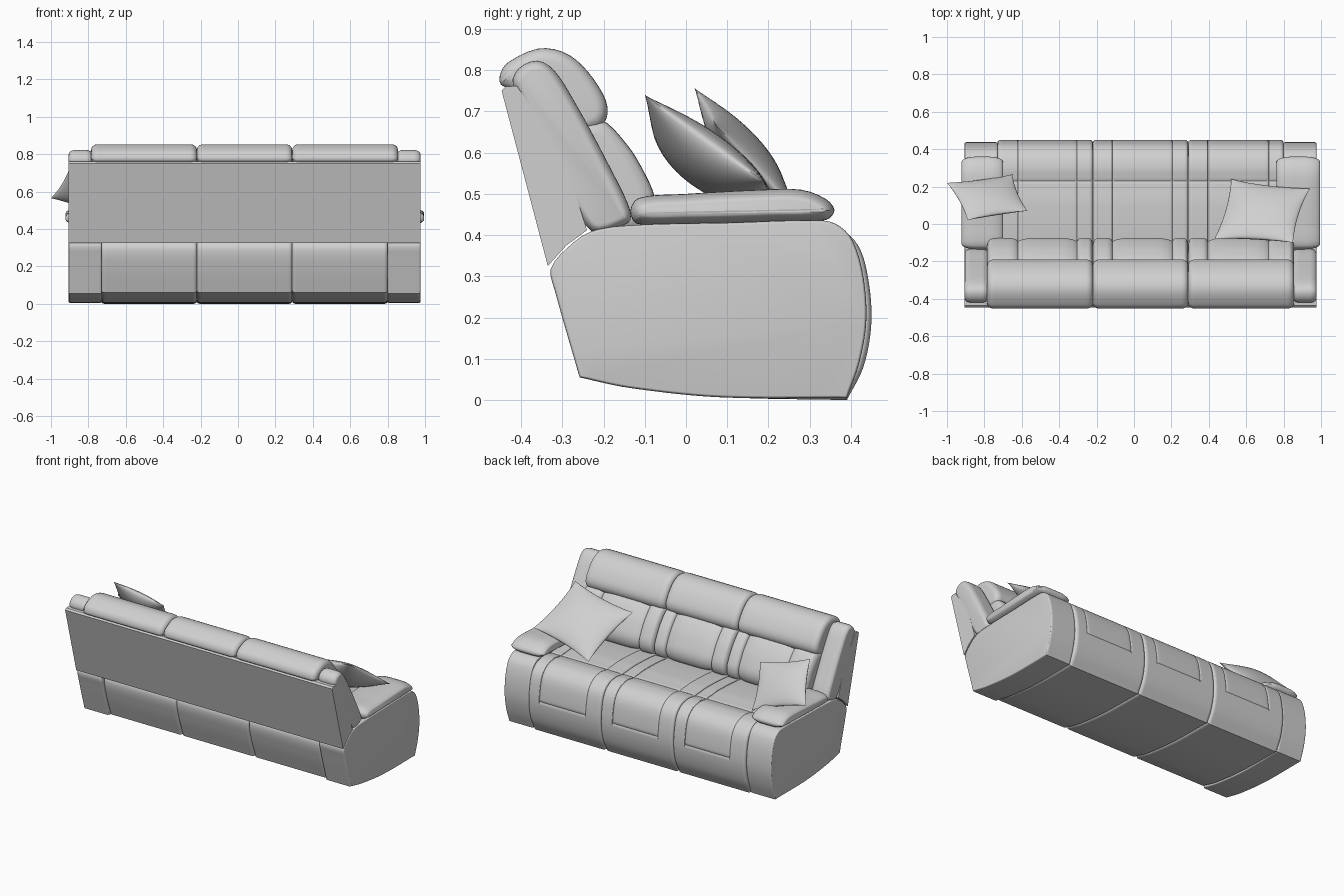
import bpy, bmesh, math
from mathutils import Vector

cube = bpy.data.objects.get("Cube")
if cube:
    bpy.data.objects.remove(cube, do_unlink=True)

GREY = (0.63, 0.63, 0.63, 1)
mat = bpy.data.materials.new("light_grey_upholstery")
mat.use_nodes = True
mat.diffuse_color = GREY
mat.node_tree.nodes["Principled BSDF"].inputs["Base Color"].default_value = GREY


def finish(name, bm, angle=40):
    bmesh.ops.remove_doubles(bm, verts=bm.verts, dist=0.0001)
    bmesh.ops.recalc_face_normals(bm, faces=bm.faces)
    mesh = bpy.data.meshes.new(name)
    bm.to_mesh(mesh)
    bm.free()
    mesh.materials.append(mat)
    ob = bpy.data.objects.new(name, mesh)
    bpy.context.collection.objects.link(ob)
    bpy.ops.object.select_all(action='DESELECT')
    ob.select_set(True)
    bpy.context.view_layer.objects.active = ob
    bpy.ops.object.shade_smooth_by_angle(angle=math.radians(angle))


def spline(pts, step, corner):
    """Closed curve through the profile points, sharp where it turns past corner."""
    p = [Vector(q) for q in pts]
    n = len(p)
    if sum(p[i - 1].x * p[i].y - p[i].x * p[i - 1].y for i in range(n)) < 0:
        p.reverse()
    sharp = [abs((p[i] - p[i - 1]).angle_signed(p[(i + 1) % n] - p[i]))
             > math.radians(corner) for i in range(n)]
    out = []
    for i in range(n):
        a, b, c, d = p[i - 1], p[i], p[(i + 1) % n], p[(i + 2) % n]
        size = (c - b).length
        ta = c - b if sharp[i] else (c - a) * size / ((b - a).length + size)
        tb = c - b if sharp[(i + 1) % n] else (d - b) * size / ((d - c).length + size)
        k = max(3, int(size / step))
        for j in range(k):
            t = j / k
            out.append(b * (2*t**3 - 3*t**2 + 1) + ta * (t**3 - 2*t**2 + t)
                       + c * (3*t**2 - 2*t**3) + tb * (t**3 - t**2))
    return out


def cushion(name, pts, x0, x1, rx=0.03, inset=0.03, seams=(), depth=0.0,
            power=4, mask=None, seam=None, step=0.02, corner=180):
    """Side profile swept along x, with rounded ends and sewn grooves."""
    loop = spline(pts, step, corner)
    n = len(loop)
    inward = []
    for i in range(n):
        t = (loop[(i + 1) % n] - loop[i - 1]).normalized()
        inward.append(Vector((-t.y, t.x)))
    breaks = [x0, *seams, x1]
    xs = set()
    for k in range(7):
        e = rx * (1 - math.cos(k * math.pi / 12))
        xs |= {round(x0 + e, 4), round(x1 - e, 4)}
    for a, b in zip(breaks, breaks[1:]):
        for t in (0, .015, .03, .08, .2, .35, .5, .65, .8, .92, .97, .985, 1):
            xs.add(round(a + (b - a) * t, 4))
    bm = bmesh.new()
    rings = []
    for x in sorted(xs):
        e = max(0, min(1, 1 - min(x - x0, x1 - x) / rx))
        edge = inset * (1 - math.sqrt(max(0, 1 - e * e)))
        groove = 0
        for a, b in zip(breaks, breaks[1:]):
            if a - .0001 <= x <= b + .0001:
                groove = max(groove, abs(2 * (x - a) / (b - a) - 1) ** power)
        ring = []
        for p, m in zip(loop, inward):
            d = edge
            if depth and (mask is None or mask(p)):
                d += depth * groove
            if seam:
                d += seam(x, p)
            q = p + m * d
            ring.append(bm.verts.new((x, q.x, q.y)))
        rings.append(ring)
    for r, s in zip(rings, rings[1:]):
        for i in range(n):
            bm.faces.new((r[i - 1], r[i], s[i], s[i - 1]))
    bm.faces.new(rings[0])
    bm.faces.new(rings[-1])
    finish(name, bm)


def prism(name, pts, x0, x1):
    bm = bmesh.new()
    ends = [[bm.verts.new((x, y, z)) for y, z in pts] for x in (x0, x1)]
    for e in ends:
        bm.faces.new(e)
    for i in range(len(pts)):
        bm.faces.new((ends[0][i - 1], ends[0][i], ends[1][i], ends[1][i - 1]))
    finish(name, bm)


def pillow(name, corners, front, back):
    a, b, c, d = [Vector(p) for p in corners]
    normal = (b - a).cross(d - a).normalized()
    bm = bmesh.new()
    n = 20
    for thick in (-front, back):
        grid = []
        for i in range(n + 1):
            row = []
            for j in range(n + 1):
                u, v = -math.cos(math.pi * i / n), -math.cos(math.pi * j / n)
                s = (u * (1 - .08 * (1 - v * v)) + 1) / 2
                t = (v * (1 - .08 * (1 - u * u)) + 1) / 2
                p = a.lerp(b, s).lerp(d.lerp(c, s), t)
                h = thick * (max(0, 1 - u * u) * max(0, 1 - v * v)) ** .6
                row.append(bm.verts.new(p + normal * h))
            grid.append(row)
        for i in range(n):
            for j in range(n):
                bm.faces.new((grid[i][j], grid[i + 1][j],
                              grid[i + 1][j + 1], grid[i][j + 1]))
    finish(name, bm, 60)


# Side profiles as (y, z)
SEAT = [(.39, 0), (.43, .08), (.449, .18), (.444, .28), (.42, .37), (.37, .42),
        (.3, .437), (.23, .43), (.1, .437), (-.1, .425), (-.23, .395),
        (-.285, .345), (-.312, .295), (-.295, .2), (-.248, .06), (-.14, .033), (.08, .008)]
ARM = [(.39, .005), (.42, .09), (.437, .19), (.43, .3), (.405, .385), (.375, .42),
       (.335, .435), (.1, .43), (-.13, .424), (-.23, .409), (-.29, .367),
       (-.328, .318), (-.318, .265), (-.258, .055), (-.14, .03), (.08, .007)]
PAD = [(-.135, .46), (-.115, .49), (0, .5), (.18, .51), (.28, .51), (.34, .487),
       (.36, .46), (.34, .437), (.2, .43), (0, .425), (-.12, .428)]
WING = [(-.42, .765), (-.405, .805), (-.36, .823), (-.32, .8), (-.268, .72),
        (-.187, .57), (-.135, .46), (-.14, .43), (-.23, .41), (-.33, .59)]
HEAD = [(-.449, .765), (-.449, .795), (-.43, .82), (-.36, .852), (-.3, .845),
        (-.25, .81), (-.2, .74), (-.19, .695), (-.21, .66), (-.28, .65), (-.38, .73)]
LUMBAR = [(-.21, .68), (-.145, .622), (-.1, .55), (-.075, .485), (-.09, .425),
          (-.15, .405), (-.215, .42), (-.31, .65)]
BACK = [(-.447, .75), (-.335, .325), (-.29, .375), (-.24, .412), (-.3, .6),
        (-.41, .762), (-.437, .76)]

# Three seat places, each with a stitched centre panel
places = [("right", -.73, -.22, -.62, -.305), ("middle", -.22, .29, -.115, .205),
          ("left", .29, .80, .395, .72)]


def on_panel(p):
    return p.y > .215 and p.x > -.2


for label, x0, x1, s0, s1 in places:
    def stitch(x, p, s0=s0, s1=s1):
        across = abs(p.x - .23) < .005 and p.y > .35
        under = s0 <= x <= s1 and abs(p.y - .215) < .005 and p.x > .3
        return .004 if across or under else 0

    cushion(label + "_seat", SEAT, x0, x1, .02, .015, (s0, s1), .005, 40,
            on_panel, stitch, .009, 55)
    # Outer back cushions reach the wings
    b0 = -.785 if label == "right" else x0
    b1 = .855 if label == "left" else x1
    cushion(label + "_lumbar_cushion", LUMBAR, b0, b1, .025, .018, (s0, s1), .018, 6)
    cushion(label + "_headrest", HEAD, b0, b1, .035, .03)

# Arms, arm pads and back wings at both ends
for label, a0, a1, p0, p1, w0, w1 in [
        ("right", -.905, -.73, -.922, -.70, -.905, -.78),
        ("left", .80, .975, .762, .995, .85, .975)]:
    cushion(label + "_arm", ARM, a0, a1, .012, .006, corner=55)
    cushion(label + "_arm_pad", PAD, p0, p1, .08, .028)
    cushion(label + "_back_wing", WING, w0, w1, .035, .023)

prism("back_panel", BACK, -.905, .975)

# Loose pillows leaning on the arms
pillow("left_pillow", [(.52, .24, .445), (.94, .19, .53), (.85, -.1, .74), (.43, -.08, .66)], .045, .085)
pillow("right_pillow", [(-1, .22, .565), (-.65, .265, .46), (-.57, .07, .67), (-.89, .02, .757)], .035, .06)
